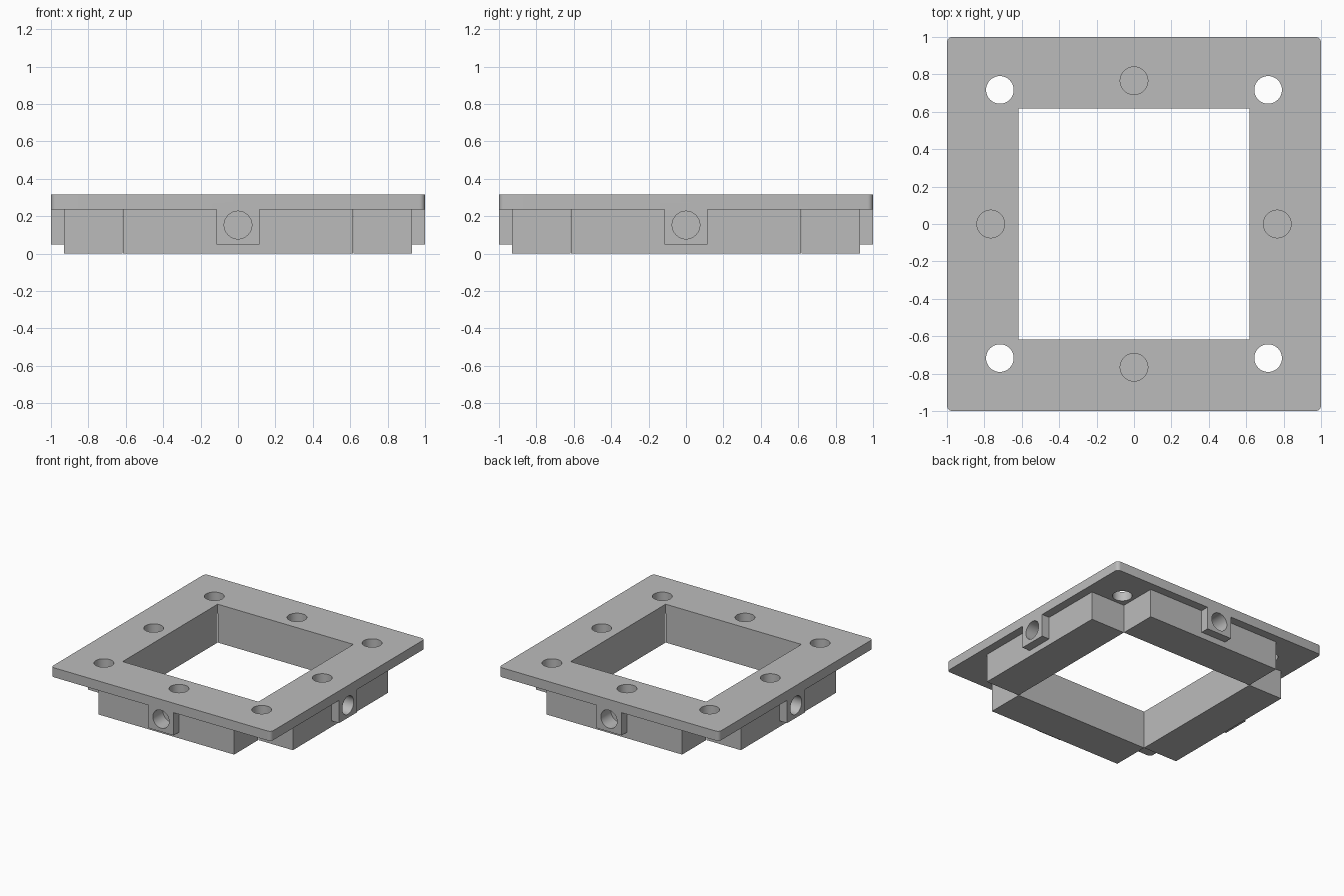
import bpy
import math
from mathutils import Vector

default = bpy.data.objects.get("Cube")
if default:
    bpy.data.objects.remove(default, do_unlink=True)

# Single grey material
grey = bpy.data.materials.new("plain_grey")
grey.use_nodes = True
grey.diffuse_color = (0.5, 0.5, 0.5, 1)
grey.node_tree.nodes["Principled BSDF"].inputs["Base Color"].default_value = (0.5, 0.5, 0.5, 1)

TOP, PLATE_BOTTOM = 0.315, 0.237
OPENING, ARM_REACH = 0.617, 0.93
HOLE_R, POCKET = 0.074, 0.13


def box(name, hx, hy, z0, z1):
    """Centred box with half sizes hx, hy between two heights."""
    bpy.ops.mesh.primitive_cube_add(size=2, location=(0, 0, (z0 + z1) / 2))
    ob = bpy.context.object
    ob.name = name
    ob.scale = (hx, hy, (z1 - z0) / 2)
    bpy.ops.object.transform_apply(location=True, rotation=True, scale=True)
    ob.data.materials.append(grey)
    return ob


def rod(name, start, end):
    """Cylinder running between two points."""
    start, end = Vector(start), Vector(end)
    axis = end - start
    bpy.ops.mesh.primitive_cylinder_add(vertices=48, radius=HOLE_R, depth=axis.length,
                                        location=(start + end) / 2)
    ob = bpy.context.object
    ob.name = name
    ob.rotation_euler = axis.to_track_quat('Z', 'Y').to_euler()
    ob.data.materials.append(grey)
    return ob


def combine(target, tool, operation):
    """Apply a boolean and discard the tool object."""
    mod = target.modifiers.new("combine", 'BOOLEAN')
    mod.operation, mod.solver, mod.object = operation, 'EXACT', tool
    bpy.context.view_layer.objects.active = target
    bpy.ops.object.modifier_apply(modifier=mod.name)
    bpy.data.objects.remove(tool, do_unlink=True)


# Top plate with rounded vertical corners
frame = box("mounting_frame", 1, 1, PLATE_BOTTOM, TOP)
weights = frame.data.attributes.new("bevel_weight_edge", 'FLOAT', 'EDGE')
for edge in frame.data.edges:
    a, b = (frame.data.vertices[i].co for i in edge.vertices)
    weights.data[edge.index].value = 1.0 if abs(a.z - b.z) > 0.01 else 0.0
bevel = frame.modifiers.new("corners", 'BEVEL')
bevel.limit_method, bevel.width, bevel.segments = 'WEIGHT', 0.03, 6
bpy.context.view_layer.objects.active = frame
bpy.ops.object.modifier_apply(modifier=bevel.name)

# Crossed wall blocks and side bosses below the plate
inset = OPENING - 0.001
for hx, hy in ((inset, ARM_REACH), (ARM_REACH, inset)):
    combine(frame, box("wall_blocks", hx, hy, 0, 0.28), 'UNION')
for hx, hy in ((0.115, 1), (1, 0.115)):
    combine(frame, box("side_bosses", hx, hy, 0.05, 0.27), 'UNION')

# Square central opening
combine(frame, box("opening_cutter", OPENING, OPENING, -0.1, 0.5), 'DIFFERENCE')

# Corner through holes, then top and side pockets on each edge
for sx in (-1, 1):
    for sy in (-1, 1):
        x, y = 0.717 * sx, 0.717 * sy
        combine(frame, rod("corner_hole", (x, y, 0.1), (x, y, 0.5)), 'DIFFERENCE')
for k in range(4):
    angle = k * math.pi / 2
    out = Vector((round(math.cos(angle)), round(math.sin(angle)), 0))
    up = Vector((0, 0, 1))
    combine(frame, rod("top_pocket", out * 0.766 + up * (TOP - POCKET),
                       out * 0.766 + up * 0.5), 'DIFFERENCE')
    combine(frame, rod("side_pocket", out * (1 - POCKET) + up * 0.153,
                       out * 1.2 + up * 0.153), 'DIFFERENCE')

# Smooth the round walls, keep the block edges sharp
bpy.ops.object.select_all(action='DESELECT')
frame.select_set(True)
bpy.context.view_layer.objects.active = frame
bpy.ops.object.shade_smooth_by_angle(angle=math.radians(30))
